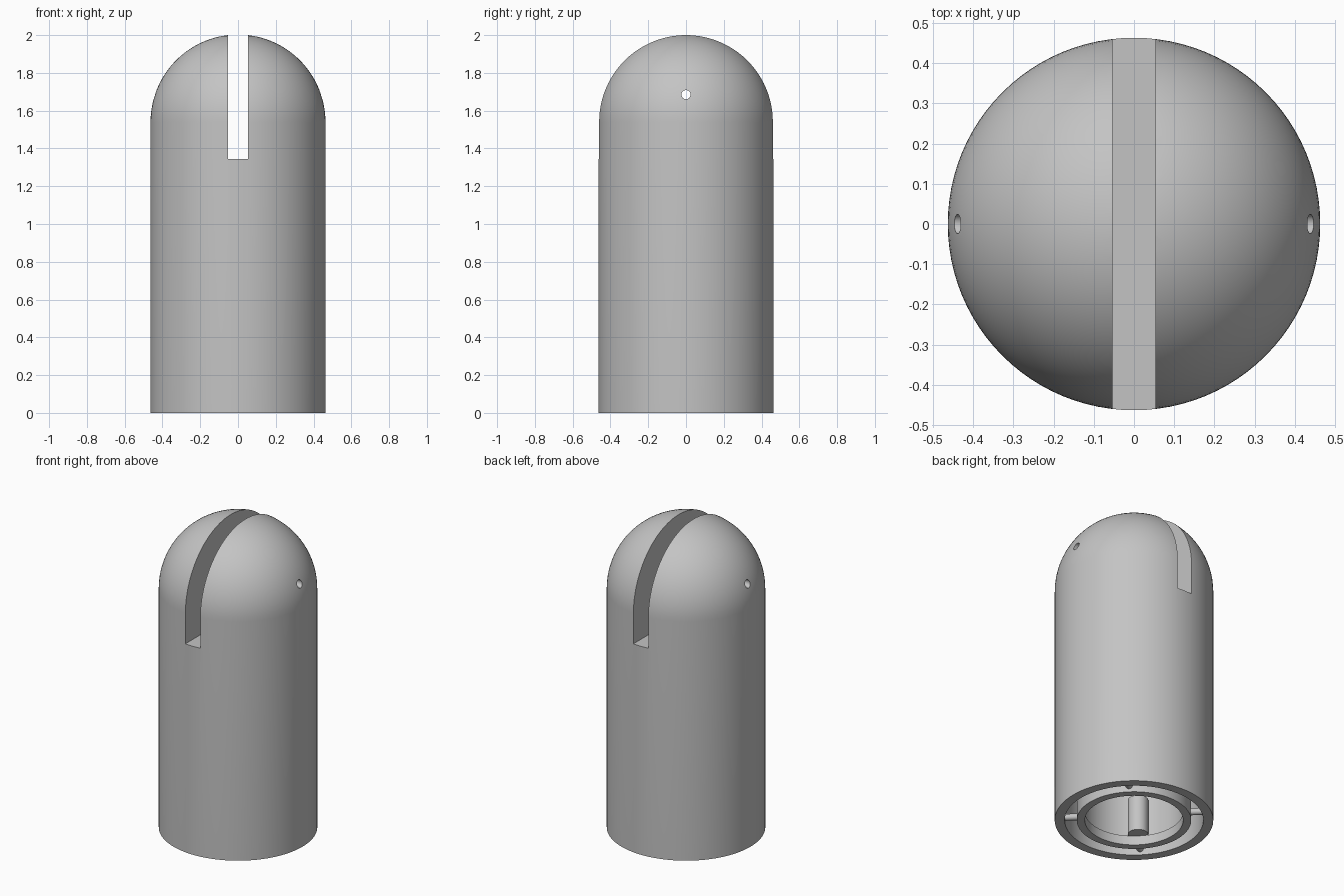
import bpy, bmesh, math
from mathutils import Matrix, Vector

cube = bpy.data.objects.get("Cube")
if cube:
    bpy.data.objects.remove(cube, do_unlink=True)

R = 0.463          # body radius
DOME_Z = 1.54      # height where the dome starts
SLOT_Z = 1.343     # slot floor
SIDES = 96

grey = bpy.data.materials.new("plain grey")
grey.use_nodes = True
grey.diffuse_color = (0.55, 0.55, 0.55, 1)
grey.node_tree.nodes["Principled BSDF"].inputs["Base Color"].default_value = grey.diffuse_color


def finish(bm, name):
    bmesh.ops.recalc_face_normals(bm, faces=bm.faces[:])
    mesh = bpy.data.meshes.new(name)
    bm.to_mesh(mesh)
    bm.free()
    mesh.materials.append(grey)
    obj = bpy.data.objects.new(name, mesh)
    bpy.context.collection.objects.link(obj)
    return obj


def lathe(name, profile):
    bm = bmesh.new()
    verts = [bm.verts.new((r, 0, z)) for r, z in profile]
    edges = [bm.edges.new(pair) for pair in zip(verts, verts[1:])]
    bmesh.ops.spin(bm, geom=verts + edges, cent=(0, 0, 0), axis=(0, 0, 1),
                   angle=math.tau, steps=SIDES, use_merge=True)
    bmesh.ops.remove_doubles(bm, verts=bm.verts[:], dist=1e-5)
    return finish(bm, name)


def rod(name, start, end, radius, sides=24):
    start, end = Vector(start), Vector(end)
    axis = end - start
    matrix = Matrix.Translation((start + end) / 2) @ axis.to_track_quat("Z", "Y").to_matrix().to_4x4()
    bm = bmesh.new()
    bmesh.ops.create_cone(bm, cap_ends=True, segments=sides, radius1=radius,
                          radius2=radius, depth=axis.length, matrix=matrix)
    return finish(bm, name)


def box(name, size, centre):
    bm = bmesh.new()
    bmesh.ops.create_cube(bm, size=1, matrix=Matrix.Translation(centre) @ Matrix.Diagonal((*size, 1)))
    return finish(bm, name)


def select(obj):
    bpy.ops.object.select_all(action="DESELECT")
    obj.select_set(True)
    bpy.context.view_layer.objects.active = obj


def cut(target, cutter):
    cutter.hide_render = True
    mod = target.modifiers.new("cut", "BOOLEAN")
    mod.operation, mod.solver, mod.object = "DIFFERENCE", "EXACT", cutter
    select(target)
    bpy.ops.object.modifier_apply(modifier=mod.name)
    bpy.data.objects.remove(cutter, do_unlink=True)


# Domed body with a ring groove and a stepped bore in its base
steps = 24
dome = [(R * math.cos(a), DOME_Z + R * math.sin(a))
        for a in (math.pi / 2 * i / steps for i in range(steps))]
base = [(0, 0.9), (0.3, 0.9), (0.3, 0.06), (0.287, 0.06), (0.287, 0),
        (0.334, 0), (0.334, 0.5), (0.405, 0.5), (0.405, 0), (R, 0)]
body = lathe("domed_body", base + dome + [(0, DOME_Z + R)])

# Slot across the dome and pin hole through both cheeks
cut(body, box("slot_cutter", (0.106, 2, 1), (0, 0, SLOT_Z + 0.5)))
cut(body, rod("pin_hole_cutter", (-1, 0, 1.685), (1, 0, 1.685), 0.024))
parts = [body]

# Four small pins bridging the ring groove
for i in range(4):
    a = math.pi / 4 + i * math.pi / 2
    d = Vector((math.cos(a), math.sin(a), 0))
    up = Vector((0, 0, 0.04))
    parts.append(rod(f"groove_pin_{i + 1}", d * 0.32 + up, d * 0.42 + up, 0.02))

# Upright peg against the bore wall
p = 0.27 * math.cos(math.pi / 4)
parts.append(rod("bore_peg", (-p, -p, 0.06), (-p, -p, 0.29), 0.06, 32))

for obj in parts:
    select(obj)
    bpy.ops.object.shade_smooth_by_angle(angle=math.radians(30))
